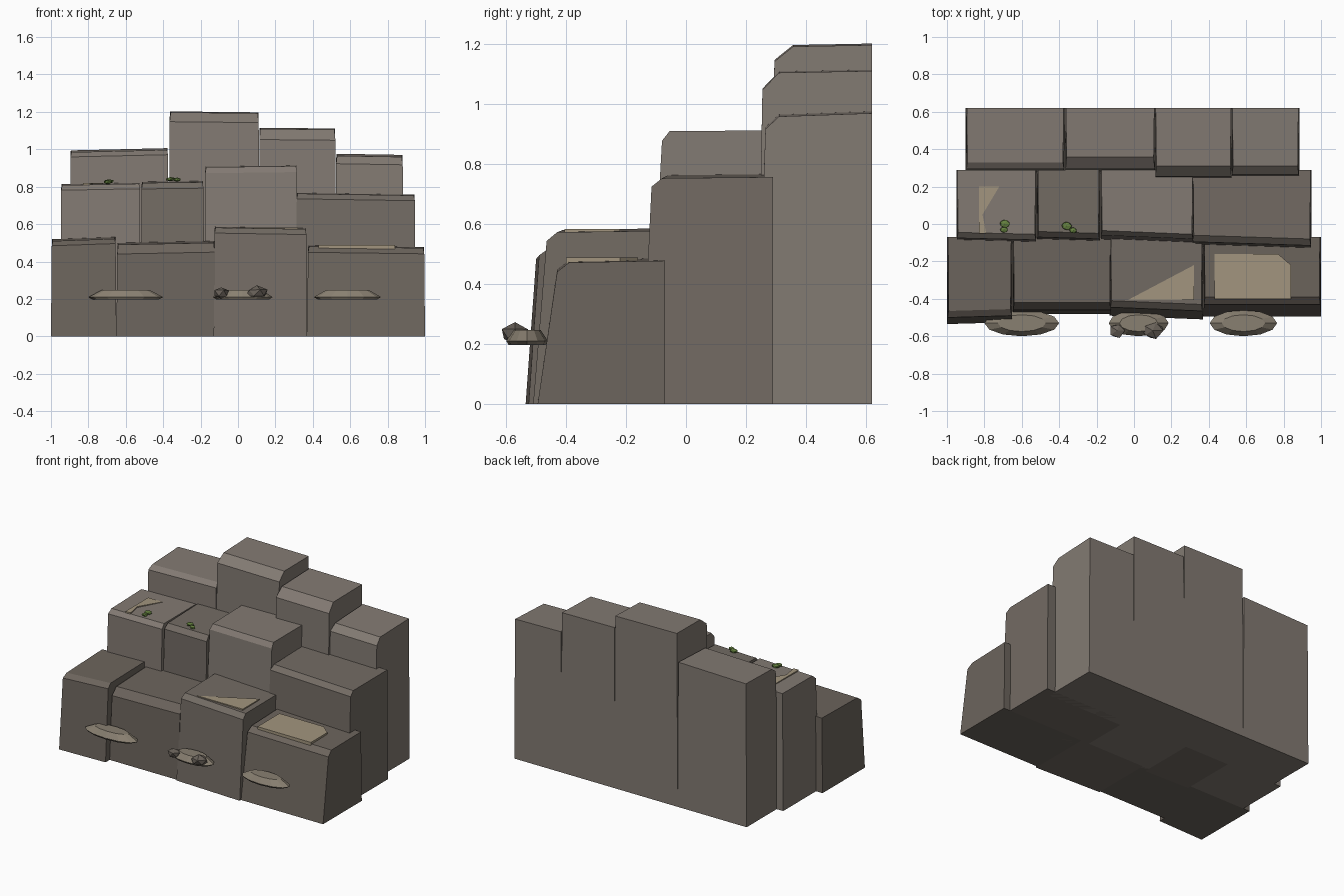
import bpy, bmesh, math, random
from mathutils import Vector

if "Cube" in bpy.data.objects:
    bpy.data.objects.remove(bpy.data.objects["Cube"])
random.seed(4)


def material(name, rgb):
    m = bpy.data.materials.new(name)
    m.diffuse_color = (*rgb, 1)
    m.use_nodes = True
    m.node_tree.nodes["Principled BSDF"].inputs["Base Color"].default_value = m.diffuse_color
    return m


DARK = material("dark_rock", (0.150, 0.128, 0.108))
MID = material("mid_rock", (0.170, 0.147, 0.126))
LIGHT = material("light_rock", (0.225, 0.195, 0.170))
SAND = material("sandstone", (0.36, 0.30, 0.21))
STONE = material("stone", (0.25, 0.215, 0.165))
PEBBLE = material("pebble", (0.14, 0.12, 0.10))
GREEN = material("moss", (0.13, 0.22, 0.05))


def finish(bm, name, mat):
    bmesh.ops.recalc_face_normals(bm, faces=bm.faces)
    me = bpy.data.meshes.new(name)
    bm.to_mesh(me)
    bm.free()
    me.materials.append(mat)
    ob = bpy.data.objects.new(name, me)
    bpy.context.collection.objects.link(ob)
    return ob


def block(name, mat, x0, x1, back, foot, shoulder, lip, z_back, skew=0.0, tilt=0.0):
    """Rock block: leaning front with a sloped lip, lofted across x."""
    bm = bmesh.new()
    rings = []
    for x, s in ((x0, -0.5), (x1, 0.5)):
        inset = 0.006 * (1 if s < 0 else -1)
        prof = [(x, foot + s * skew, 0),
                (x + inset * 0.7, shoulder[0] + s * skew, shoulder[1] + s * tilt),
                (x + inset * 1.6, lip[0] + s * skew, lip[1] + s * tilt),
                (x + inset, back, z_back + s * tilt),
                (x, back, 0)]
        rings.append([bm.verts.new(p) for p in prof])
    a, b = rings
    bm.faces.new(a)
    bm.faces.new(b)
    for i in range(5):
        j = (i + 1) % 5
        bm.faces.new((a[i], a[j], b[j], b[i]))
    return finish(bm, name, mat)


def slab(name, pts, z0, z1, mat):
    """Thin flat plate from an outline."""
    bm = bmesh.new()
    f = bm.faces.new([bm.verts.new((x, y, z0)) for x, y in pts])
    up = bmesh.ops.extrude_face_region(bm, geom=[f])
    bmesh.ops.translate(bm, vec=(0, 0, z1 - z0),
                        verts=[v for v in up["geom"] if isinstance(v, bmesh.types.BMVert)])
    return finish(bm, name, mat)


def ledge(name, cx, cy, rx, ry, sides=12):
    """Flat-bottomed oval ledge, narrower at base and crown."""
    bm = bmesh.new()
    rings = []
    for k, z in ((0.88, 0.197), (1.0, 0.21), (0.64, 0.247)):
        rings.append([bm.verts.new((cx + k * rx * math.cos(t), cy + k * ry * math.sin(t), z))
                      for t in (2 * math.pi * i / sides for i in range(sides))])
    for lo, hi in zip(rings, rings[1:]):
        for i in range(sides):
            j = (i + 1) % sides
            bm.faces.new((lo[i], lo[j], hi[j], hi[i]))
    bm.faces.new(rings[0])
    bm.faces.new(rings[-1])
    return finish(bm, name, STONE)


def lump(name, loc, size, mat, jitter=0.15):
    bm = bmesh.new()
    bmesh.ops.create_icosphere(bm, subdivisions=1, radius=1)
    for v in bm.verts:
        k = 1 + random.uniform(-jitter, jitter)
        v.co = Vector(loc) + Vector([c * s * k for c, s in zip(v.co, size)])
    return finish(bm, name, mat)


# Front tier
block("front_block_1", DARK, -1.0, -0.65, -0.07, -0.53, (-0.495, 0.49), (-0.46, 0.515), 0.525, 0.01, 0.012)
block("front_block_2", DARK, -0.65, -0.12, -0.07, -0.48, (-0.46, 0.445), (-0.42, 0.495), 0.505, 0.0, 0.01)
block("front_block_3", MID, -0.13, 0.37, -0.07, -0.50, (-0.455, 0.548), (-0.42, 0.577), 0.582, -0.02, -0.008)
block("front_block_4", DARK, 0.37, 1.0, -0.07, -0.495, (-0.43, 0.445), (-0.39, 0.476), 0.482, 0.0, -0.008)

# Middle tier
block("middle_block_1", LIGHT, -0.95, -0.52, 0.29, -0.105, (-0.08, 0.785), (-0.05, 0.812), 0.817, -0.01, 0.008)
block("middle_block_2", MID, -0.52, -0.18, 0.29, -0.10, (-0.075, 0.79), (-0.045, 0.822), 0.828, -0.01, 0.004)
block("middle_block_3", LIGHT, -0.18, 0.32, 0.29, -0.12, (-0.07, 0.875), (-0.045, 0.907), 0.91, -0.02, 0.006)
block("middle_block_4", MID, 0.31, 0.95, 0.29, -0.14, (-0.105, 0.73), (-0.07, 0.758), 0.762, -0.02, -0.01)

# Back tier
block("back_block_1", LIGHT, -0.90, -0.37, 0.62, 0.27, (0.295, 0.965), (0.33, 0.99), 1.0, 0.0, 0.012)
block("back_block_2", LIGHT, -0.37, 0.115, 0.62, 0.27, (0.295, 1.145), (0.357, 1.195), 1.2, 0.0, -0.005)
block("back_block_3", LIGHT, 0.11, 0.525, 0.62, 0.235, (0.255, 1.05), (0.31, 1.107), 1.113, 0.0, -0.004)
block("back_block_4", LIGHT, 0.52, 0.885, 0.62, 0.235, (0.265, 0.92), (0.31, 0.962), 0.973, 0.0, -0.006)

# Sandy plates on the terraces
slab("sand_plate_right", [(0.43, -0.40), (0.84, -0.40), (0.84, -0.22), (0.77, -0.16), (0.43, -0.16)],
     0.46, 0.489, SAND)
slab("sand_plate_middle", [(-0.03, -0.405), (0.32, -0.405), (0.32, -0.22)], 0.55, 0.583, SAND)
slab("sand_plate_left", [(-0.83, -0.05), (-0.79, -0.05), (-0.81, 0.05), (-0.72, 0.20), (-0.83, 0.20)],
     0.79, 0.819, SAND)

# Oval ledges on the front face
ledge("ledge_left", -0.60, -0.53, 0.20, 0.07)
ledge("ledge_middle", 0.025, -0.53, 0.16, 0.07)
ledge("ledge_right", 0.585, -0.53, 0.18, 0.07)

# Pebbles and moss tufts
lump("pebble_left", (-0.09, -0.57, 0.23), (0.045, 0.04, 0.034), PEBBLE)
lump("pebble_right", (0.10, -0.57, 0.232), (0.06, 0.048, 0.037), PEBBLE)
for i, (x, y, z) in enumerate([(-0.69, 0.0, 0.828), (-0.695, -0.03, 0.825),
                               (-0.36, -0.01, 0.84), (-0.325, -0.035, 0.838)]):
    w = 0.03 if i % 2 == 0 else 0.022
    lump(f"moss_tuft_{i + 1}", (x, y, z), (w, w * 0.8, 0.012), GREEN, 0.1)
